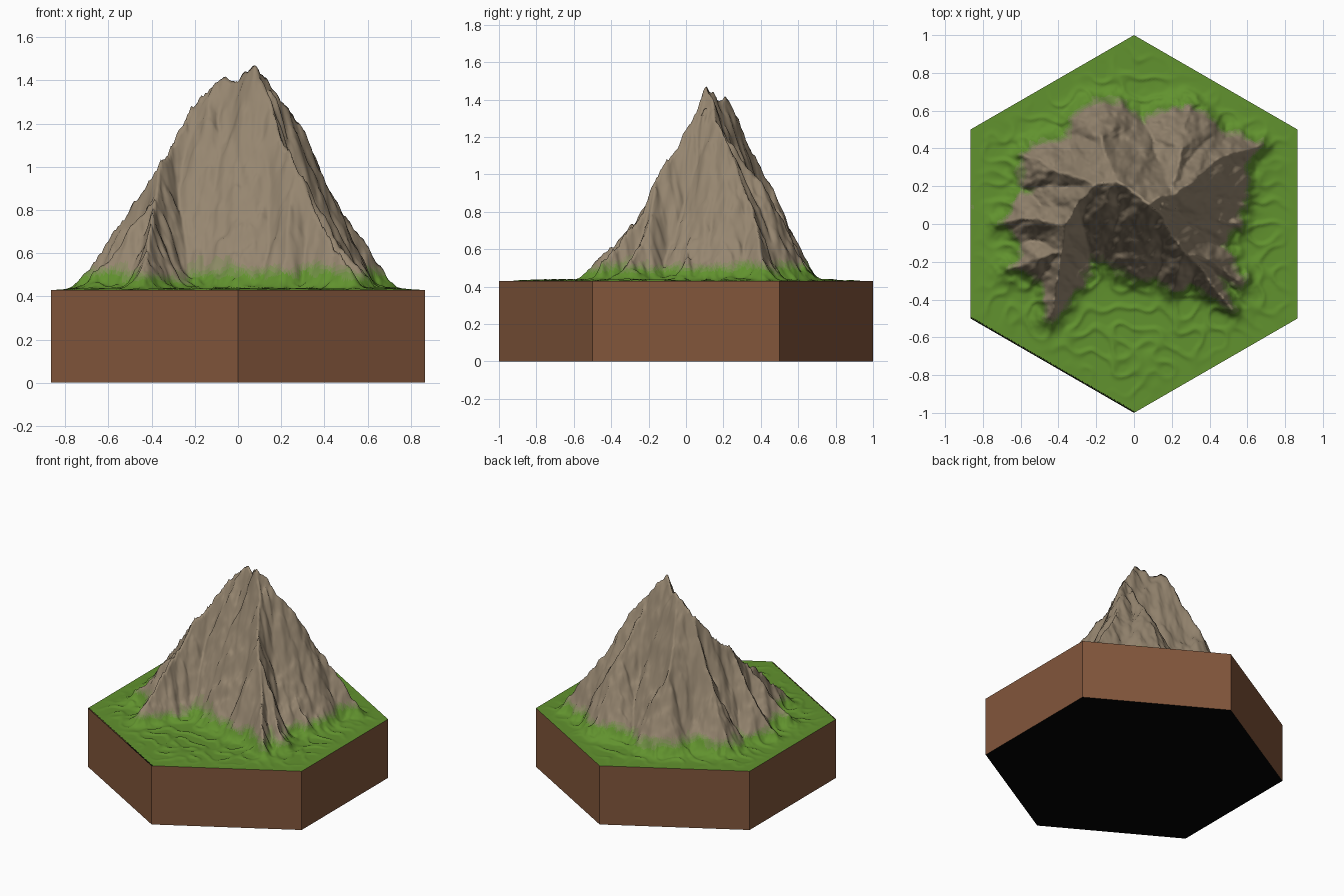
import bpy, bmesh, math
from mathutils import Vector, noise

if "Cube" in bpy.data.objects:
    bpy.data.objects.remove(bpy.data.objects["Cube"])

BASE, TOP = 0.43, 1.47      # ground level and summit height
N = 92                      # rings in the triangular hexagon grid
SQ = math.sqrt(3) / 2


def srgb(r, g, b):
    return [((c / 255 + 0.055) / 1.055) ** 2.4 for c in (r, g, b)]


def material(name, rgb):
    m = bpy.data.materials.new(name)
    m.diffuse_color = (*rgb, 1)
    m.use_nodes = True
    m.node_tree.nodes["Principled BSDF"].inputs["Base Color"].default_value = m.diffuse_color
    return m


GRASS, ROCK = srgb(97, 146, 46), srgb(150, 134, 112)


def mix(t):
    return [a + (b - a) * t for a, b in zip(GRASS, ROCK)]


ground_mats = [material("grass", GRASS), material("mossy_grass", mix(0.22)),
               material("moss", mix(0.48)), material("mossy_rock", mix(0.75)),
               material("rock", ROCK)]
soil = material("soil", srgb(130, 86, 59))
underside = material("underside", (0.001, 0.001, 0.001))

# Crest lines of the mountain: (x, y, z) points, and the slope of their flanks
RIDGES = [
    # summit crest curling round to the south-west spur
    (2.6, [(.08, .12, 1.47), (.0, .17, 1.40), (-.1, .22, 1.41), (-.2, .21, 1.28),
           (-.29, .12, 1.13), (-.37, .0, 1.0), (-.38, -.14, .84),
           (-.39, -.26, .77), (-.41, -.36, .66), (-.45, -.49, .52)]),
    # north-east arm
    (2.4, [(.08, .12, 1.47), (.2, .16, 1.29), (.3, .23, 1.18), (.4, .3, .96),
           (.5, .37, .77), (.66, .42, .52)]),
    # south-east rib
    (2.9, [(.08, .12, 1.47), (.15, .03, 1.29), (.21, -.06, 1.13),
           (.28, -.15, 1.0), (.36, -.25, .77), (.43, -.36, .64), (.52, -.45, .53)]),
    # broad buttresses: north-west, north, north-north-east, west, east
    (2.1, [(-.2, .21, 1.28), (-.42, .3, .84), (-.6, .36, .52)]),
    (2.1, [(-.1, .22, 1.41), (-.16, .44, .94), (-.13, .64, .52)]),
    (2.1, [(.2, .16, 1.29), (.25, .4, .97), (.29, .62, .54)]),
    (2.1, [(-.37, .0, 1.0), (-.5, .02, .8), (-.7, .02, .5)]),
    (2.1, [(-.38, -.14, .84), (-.5, -.18, .72), (-.66, -.24, .5)]),
    (2.6, [(.15, .1, 1.36), (.34, .05, .8), (.56, .0, .54)]),
    (2.4, [(.28, -.15, 1.0), (.42, -.2, .72), (.56, -.3, .52)]),
]
SEGMENTS = [(s, Vector(a[:2]), Vector(b[:2]), a[2], b[2])
            for s, pts in RIDGES for a, b in zip(pts, pts[1:])]


def smooth(t):
    t = max(0.0, min(1.0, t))
    return t * t * (3 - 2 * t)


def height(x, y, edge):
    """Height above the ground; edge runs from 0 at the centre to 1 at the rim."""
    v = Vector((x, y, 0))
    w = noise.noise_vector(v * 5) * 0.025 + noise.noise_vector(v * 15) * 0.012
    p = Vector((x + w.x, y + w.y))
    best = -9.0
    for slope, a, b, za, zb in SEGMENTS:
        ab = b - a
        t = max(0.0, min(1.0, (p - a).dot(ab) / ab.length_squared))
        near = a + ab * t
        off = p - near
        d = off.length
        h = za + (zb - za) * t - slope * d
        if h + 0.08 > best:
            # gullies stretched down the slope
            s = (near + off * 0.3) * 14
            h += 0.055 * noise.noise((s.x, s.y, slope)) * min(1, d / 0.08)
            best = max(best, h)
    h = best - BASE
    h += 0.022 * noise.noise(v * 24) + 0.012 * noise.noise(v * 48)
    k = 0.05                                    # soft foot of the slope
    h = k * math.log(1 + math.exp(max(-20, min(20, h / k)))) if h < 0.9 else h
    # low hummocks round the foot
    foot = math.exp(-((h - 0.05) / 0.06) ** 2)
    h += foot * 0.05 * max(0, 0.4 - 1.6 * abs(noise.noise(v * 9)))
    return max(0.0, h) * smooth((1 - edge) / 0.2)


# Terrain: hexagonal patch of triangles raised into the mountain
bm = bmesh.new()
verts = {}
for i in range(-N, N + 1):
    for j in range(-N, N + 1):
        ring = max(abs(i), abs(j), abs(i + j))
        if ring <= N:
            x, y = SQ * i / N, (0.5 * i + j) / N
            verts[i, j] = bm.verts.new((x, y, height(x, y, ring / N)))
peak = max(v.co.z for v in verts.values())
for v in verts.values():
    v.co.z = BASE + v.co.z * (TOP - BASE) / peak
for i, j in verts:
    for tri in (((i, j), (i + 1, j), (i, j + 1)),
                ((i + 1, j), (i + 1, j + 1), (i, j + 1))):
        if all(k in verts for k in tri):
            f = bm.faces.new([verts[k] for k in tri])
            f.smooth = True
            c = f.calc_center_median()
            # grass low down, fading to rock with a ragged border
            level = (c.z - 0.488 + 0.05 * noise.noise(c * 5)
                     + 0.03 * noise.noise(c * 18)) / 0.018
            # grass climbs higher in the southern bowl
            if abs(c.x) < 0.28 and c.y < 0:
                level -= 1.5 * smooth((0.28 - abs(c.x)) / 0.1)
            f.material_index = max(0, min(4, int(level + 1)))
me = bpy.data.meshes.new("mountain_terrain")
bm.to_mesh(me)
bm.free()
for m in ground_mats:
    me.materials.append(m)
bpy.context.collection.objects.link(bpy.data.objects.new("mountain_terrain", me))

# Soil block: hexagonal walls and a dark underside
bm = bmesh.new()
rings = [[bm.verts.new((math.cos(a), math.sin(a), z))
          for a in (math.radians(30 + 60 * k) for k in range(6))] for z in (0, BASE)]
for k in range(6):
    n = (k + 1) % 6
    bm.faces.new((rings[0][k], rings[0][n], rings[1][n], rings[1][k]))
bm.faces.new(rings[0][::-1]).material_index = 1
me = bpy.data.meshes.new("soil_block")
bm.to_mesh(me)
bm.free()
me.materials.append(soil)
me.materials.append(underside)
bpy.context.collection.objects.link(bpy.data.objects.new("soil_block", me))
